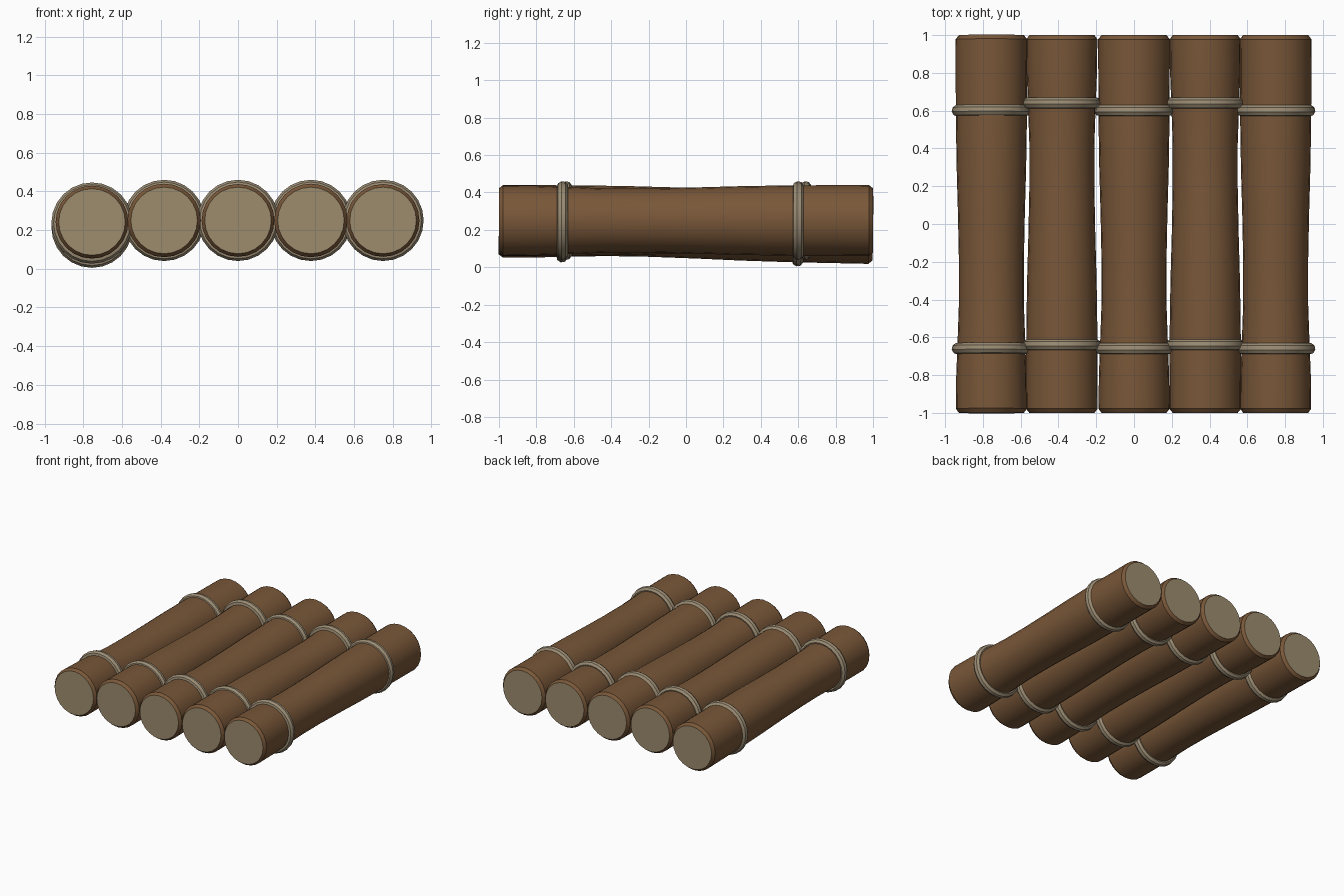
import bpy, bmesh, math

if "Cube" in bpy.data.objects:
    bpy.data.objects.remove(bpy.data.objects["Cube"])

SIDES = 24


def material(name, rgb):
    m = bpy.data.materials.new(name)
    m.diffuse_color = (*rgb, 1)
    m.use_nodes = True
    m.node_tree.nodes["Principled BSDF"].inputs["Base Color"].default_value = m.diffuse_color
    return m


bark = material("brown bark", (0.19, 0.095, 0.04))
cut_wood = material("cut wood", (0.34, 0.265, 0.155))
rope = material("rope", (0.33, 0.265, 0.175))

# log outline: (y, radius), waisted towards the front
PROFILE = [(-1.0, 0.172), (-0.978, 0.188), (-0.8, 0.186), (-0.62, 0.179),
           (-0.42, 0.172), (-0.2, 0.172), (0.05, 0.177), (0.3, 0.184),
           (0.55, 0.188), (0.978, 0.19), (1.0, 0.172)]


def lathe(name, rows, mats, closed=False):
    """Revolve (y, radius) rows about the y axis."""
    bm = bmesh.new()
    rings = [[bm.verts.new((r * math.cos(2 * math.pi * k / SIDES), y,
                            r * math.sin(2 * math.pi * k / SIDES)))
              for k in range(SIDES)] for y, r in rows]
    pairs = list(zip(rings, rings[1:]))
    if closed:
        pairs.append((rings[-1], rings[0]))
    for a, b in pairs:
        for k in range(SIDES):
            n = (k + 1) % SIDES
            bm.faces.new((a[k], a[n], b[n], b[k]))
    if not closed:
        for ring in (rings[0], rings[-1]):
            bm.faces.new(ring).material_index = 1
    bmesh.ops.recalc_face_normals(bm, faces=bm.faces[:])
    me = bpy.data.meshes.new(name)
    bm.to_mesh(me)
    bm.free()
    for m in mats:
        me.materials.append(m)
    ob = bpy.data.objects.new(name, me)
    bpy.context.collection.objects.link(ob)
    bpy.ops.object.select_all(action='DESELECT')
    ob.select_set(True)
    bpy.context.view_layer.objects.active = ob
    bpy.ops.object.shade_smooth_by_angle(angle=math.radians(35))
    return ob


# x, front z, back z, turned end for end, ring positions
LOGS = [(-0.755, 0.242, 0.208, False, (-0.66, 0.60)),
        (-0.382, 0.25, 0.25, True, (-0.64, 0.64)),
        (0.0, 0.25, 0.25, False, (-0.66, 0.60)),
        (0.377, 0.25, 0.25, True, (-0.64, 0.64)),
        (0.75, 0.25, 0.25, False, (-0.66, 0.60))]

for i, (x, zf, zb, turned, ring_ys) in enumerate(LOGS, 1):
    rows = [(-y, r) for y, r in reversed(PROFILE)] if turned else PROFILE
    tilt = math.atan2(zb - zf, 2)
    parts = [lathe(f"log_{i}", rows, [bark, cut_wood])]
    # rope binding: a six-sided band section swept round the log
    for y, tag in zip(ring_ys, ("front", "back")):
        section = [(y + 0.03 * math.cos(a), 0.183 + 0.0275 * math.sin(a))
                   for a in (math.pi * (2 * k + 0.5) / 8 for k in range(8))]
        parts.append(lathe(f"{tag}_rope_{i}", section, [rope], closed=True))
    for p in parts:
        p.location = (x, 0, (zf + zb) / 2)
        p.rotation_euler = (tilt, 0, 0)
